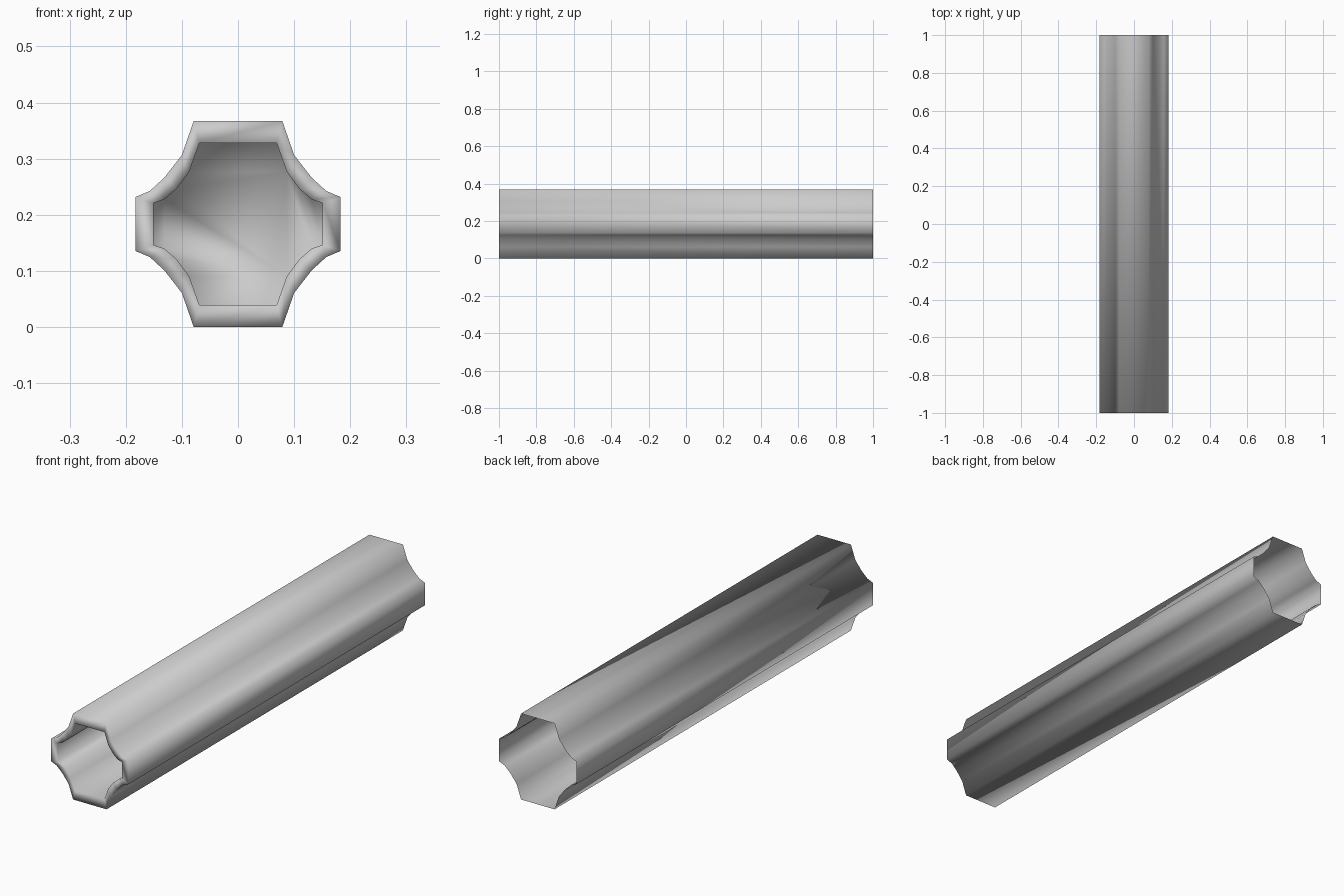
import bpy, bmesh

if "Cube" in bpy.data.objects:
    bpy.data.objects.remove(bpy.data.objects["Cube"])

CZ = 0.1835            # height of the tube axis
FRONT, BACK, FLOOR = -1.0, 1.0, 0.0   # FLOOR: y of the socket floor

# one quadrant of each cross-section (x, z from the axis)
OUTER = [(0.183, 0.048), (0.157, 0.059), (0.131, 0.083), (0.100, 0.123), (0.079, 0.1835)]
INNER = [(0.151, 0.037), (0.131, 0.044), (0.110, 0.062), (0.087, 0.093), (0.069, 0.144)]


def full_profile(quad):
    """Mirror a quadrant into a closed four-lobed loop."""
    half = quad + [(-x, z) for x, z in reversed(quad)]
    return half + [(x, -z) for x, z in reversed(half)]


def add_ring(bm, quad, y):
    return [bm.verts.new((x, y, z + CZ)) for x, z in full_profile(quad)]


def bridge(bm, a, b):
    n = len(a)
    for i in range(n):
        j = (i + 1) % n
        bm.faces.new((a[i], a[j], b[j], b[i]))


bm = bmesh.new()
# outer shell (open at the back), front rim, inner socket with a floor
rings = [add_ring(bm, OUTER, BACK), add_ring(bm, OUTER, FRONT),
         add_ring(bm, INNER, FRONT), add_ring(bm, INNER, FLOOR)]
for a, b in zip(rings, rings[1:]):
    bridge(bm, a, b)
bm.faces.new(rings[-1])
bmesh.ops.recalc_face_normals(bm, faces=bm.faces)
# make sure the shell faces outward
bm.faces.ensure_lookup_table()
if bm.faces[0].normal.dot(bm.faces[0].calc_center_median() - bm.faces[-1].calc_center_median()) < 0:
    bmesh.ops.reverse_faces(bm, faces=bm.faces)
for f in bm.faces:
    f.smooth = True

mesh = bpy.data.meshes.new("fluted_tube")
bm.to_mesh(mesh)
bm.free()
bpy.context.collection.objects.link(bpy.data.objects.new("fluted_tube", mesh))
